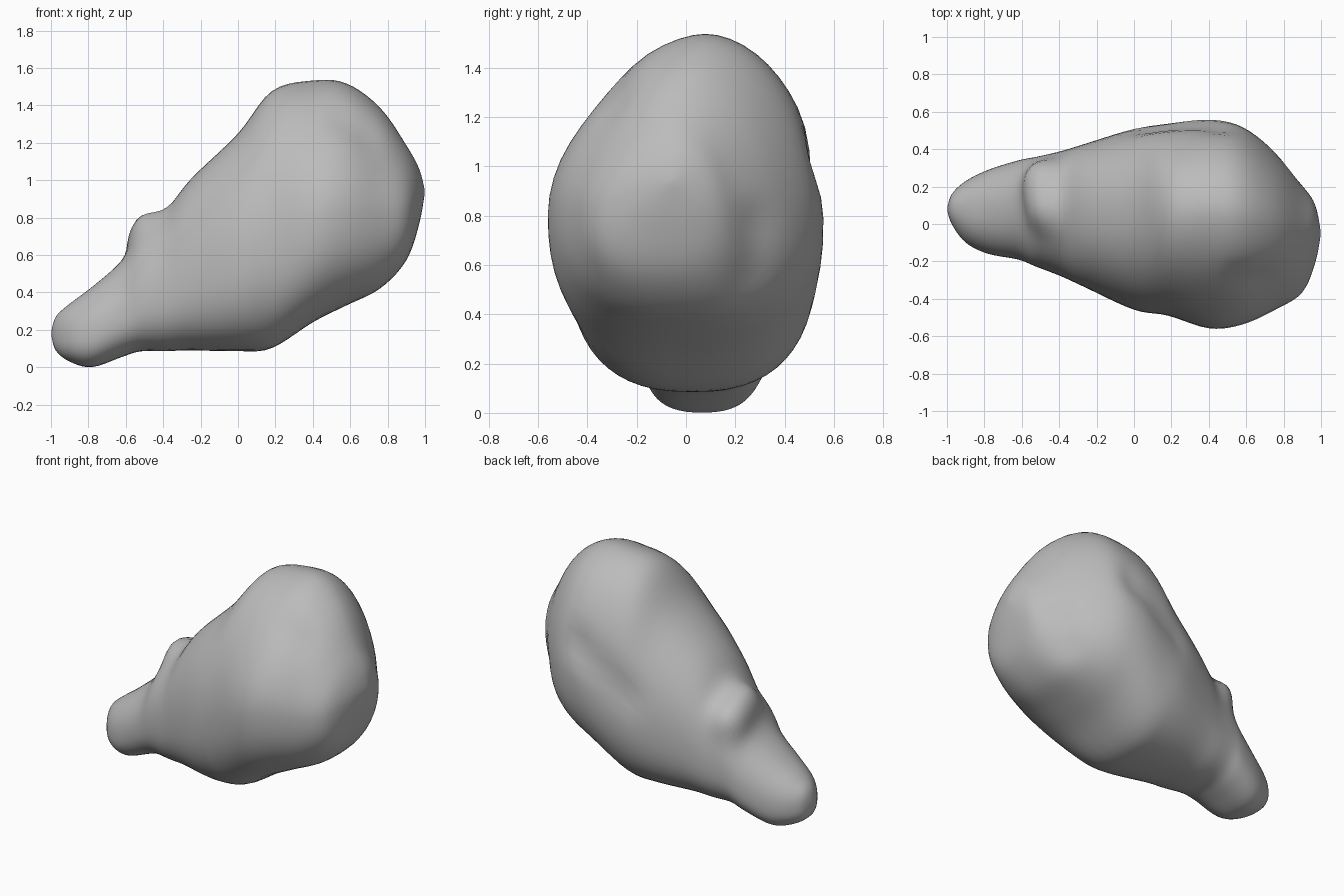
import bpy
import bmesh
import math
from mathutils import Vector

cube = bpy.data.objects.get("Cube")
if cube:
    bpy.data.objects.remove(cube, do_unlink=True)

SIDES = 56
STEPS = 5

# Cross-sections along the body: x, bottom z, top z, front y, back y
SECTIONS = [
    (-1, .18, .18, .08, .08), (-.975, .09, .27, 0, .16),
    (-.9, .03, .34, -.1, .23), (-.78, 0, .43, -.16, .29),
    (-.62, .055, .57, -.19, .34), (-.52, .085, .71, -.23, .36),
    (-.39, .085, .82, -.28, .39), (-.26, .09, 1, -.34, .43),
    (0, .085, 1.25, -.46, .51), (.18, .1, 1.48, -.49, .54),
    (.4, .24, 1.535, -.56, .56), (.58, .33, 1.52, -.54, .52),
    (.76, .42, 1.39, -.46, .38), (.9, .57, 1.19, -.37, .21),
    (.97, .77, 1.06, -.21, .1), (1, .94, .94, -.05, -.05),
]

# Surface dents (negative depth makes a bump): start, end, radius, depth
DENTS = [
    # Long groove on the back
    (Vector((.45, .5, 1.03)), Vector((.08, .48, .77)), .085, .045),
    # Broad flat with a small hollow on the upper front
    (Vector((.5, -.36, 1.2)), Vector((.72, -.32, 1.1)), .2, .025),
    (Vector((.55, -.3, 1.35)), Vector((.67, -.27, 1.24)), .08, .03),
    # Slight valley on the broad end
    (Vector((.83, .28, .75)), Vector((.8, .28, .55)), .1, .025),
    # Shoulder where the narrow tail meets the body
    (Vector((-.49, .24, .67)), Vector((-.46, .08, .73)), .11, -.085),
]


def spline(a, b, c, d, t):
    """Catmull-Rom blend of four neighbouring sections."""
    return [q + .5 * t * (r - p + t * (2 * p - 5 * q + 4 * r - s
            + t * (3 * (q - r) + s - p)))
            for p, q, r, s in zip(a, b, c, d)]


def power(value, exponent):
    return math.copysign(abs(value) ** exponent, value)


def ring(section):
    """Egg-shaped outline: full and wide below, narrower above at the head."""
    x, bottom, top, front, back = section
    mid_y, half_y = (front + back) / 2, (back - front) / 2
    waist = bottom + .43 * (top - bottom)
    head = min(max((x + .1) / .5, 0), 1)
    points = []
    for i in range(SIDES):
        angle = math.tau * i / SIDES
        c, s = math.cos(angle), math.sin(angle)
        fullness = .92 + .2 * head if s > 0 else .8
        reach = top - waist if s > 0 else waist - bottom
        lean = .15 * head * half_y * max(s, 0) ** 2
        points.append(Vector((x, mid_y + half_y * power(c, fullness) + lean,
                              waist + reach * power(s, fullness))))
    return points


def segment_distance(point, start, end):
    along = end - start
    t = (point - start).dot(along) / along.length_squared
    return (point - start - along * min(max(t, 0), 1)).length


# Lumpy body, lofted from narrow tail to broad head
bm = bmesh.new()
rings = []
last = len(SECTIONS) - 1
for i in range(last):
    near = [SECTIONS[min(max(i + k, 0), last)] for k in (-1, 0, 1, 2)]
    for step in range(STEPS):
        rings.append(ring(spline(*near, step / STEPS)))
rings.append(ring(SECTIONS[-1]))
loops = [[bm.verts.new(p) for p in outline] for outline in rings]
for a, b in zip(loops, loops[1:]):
    for i in range(SIDES):
        j = (i + 1) % SIDES
        bm.faces.new((a[i], a[j], b[j], b[i]))
bmesh.ops.remove_doubles(bm, verts=bm.verts, dist=.0005)
bmesh.ops.recalc_face_normals(bm, faces=bm.faces)
bm.normal_update()

# Press the dents in and push the bumps out
for start, end, radius, depth in DENTS:
    for v in bm.verts:
        amount = segment_distance(v.co, start, end) / radius
        v.co -= v.normal * depth * math.exp(-amount * amount)

mesh = bpy.data.meshes.new("lumpy_body")
bm.to_mesh(mesh)
bm.free()
body = bpy.data.objects.new("lumpy_body", mesh)
bpy.context.collection.objects.link(body)

# Soften the surface
smooth = body.modifiers.new("soften", 'SMOOTH')
smooth.factor = .5
smooth.iterations = 3
mesh.polygons.foreach_set("use_smooth", [True] * len(mesh.polygons))

# Plain grey material
grey = bpy.data.materials.new("plain_grey")
grey.use_nodes = True
colour = (.5, .5, .5, 1)
grey.diffuse_color = colour
for node in grey.node_tree.nodes:
    if node.type == 'BSDF_PRINCIPLED':
        node.inputs["Base Color"].default_value = colour
mesh.materials.append(grey)
